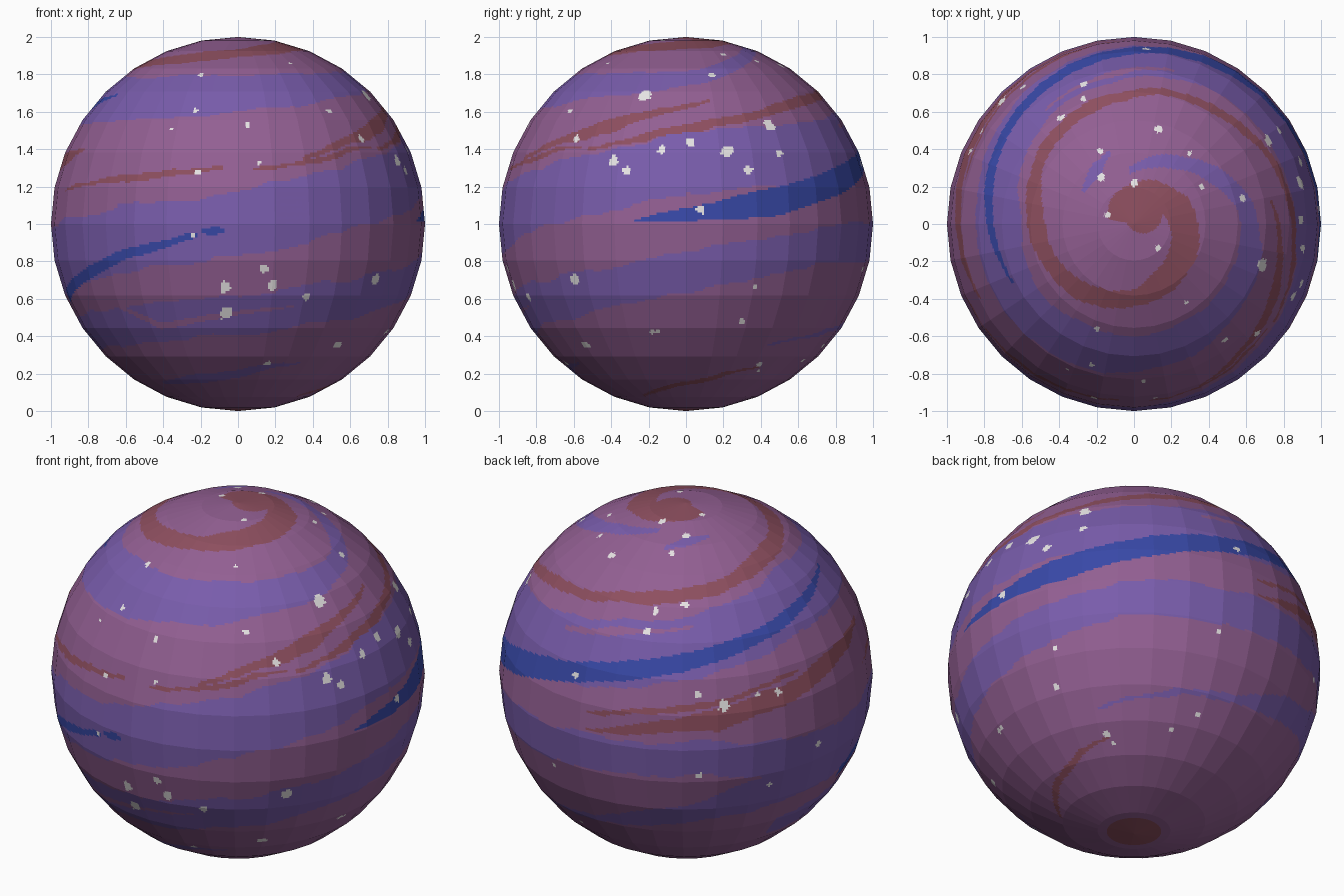
import bpy, bmesh, math
from mathutils import Vector, noise, kdtree

if "Cube" in bpy.data.objects:
    bpy.data.objects.remove(bpy.data.objects["Cube"])

# ---- colours (linear) ----
COLOURS = [("mauve", (0.29, 0.115, 0.29)), ("violet", (0.19, 0.108, 0.41)),
           ("rust_brown", (0.27, 0.078, 0.115)), ("deep_blue", (0.04, 0.066, 0.39)),
           ("speck_white", (0.80, 0.78, 0.78))]
MAUVE, VIOLET, RUST, BLUE, WHITE = range(5)

# ---- cloud bands: points of (longitude from the front, latitude, half width), degrees ----
VIOLET_BANDS = [
    [(-235, -40, 0.5), (-180, -33, 1.5), (-90, -12, 10), (0, 0, 10), (90, 19, 10), (180, 27, 10.5),
     (270, 42, 10), (360, 45, 8), (450, 51, 4), (500, 65, 3), (545, 73, 1)],
    [(-110, -38, 5), (0, -30, 7), (45, -23, 7), (135, -7, 6), (222, -3, 6), (280, -10, 6)],
    [(-50, -58, 0.5), (-20, -56, 3), (30, -48, 0.5)],
    [(198, 66, 0.5), (215, 69, 2.2), (238, 72, 0.5)],
]
MAUVE_STREAKS = [
    [(165, 31, 0.4), (185, 35, 1.4), (218, 39, 0.4)],
    [(-60, -21, 0.4), (-30, -33, 1.2), (20, -26, 0.4)],
]
RUST_BANDS = [
    [(182, 3, 0.5), (225, 10, 3.4), (270, 18.5, 3), (296, 23, 0.6)],
    [(182, 9, 0.4), (215, 14, 1.3), (255, 20, 0.4)],
    [(-70, 10.5, 0.4), (-35, 14.5, 1.3), (-5, 17, 0.5)],
    [(5, 17, 0.5), (30, 20.5, 1.1), (52, 25, 0.5)],
    [(22, 21, 0.5), (60, 31.5, 2.5), (100, 42, 0.6)],
    [(55, 24, 0.5), (95, 31.5, 1.8), (130, 39, 1.8), (180, 45.6, 1.8), (225, 51, 2.2), (270, 58, 3),
     (360, 67, 3), (450, 75, 5), (540, 82, 5), (620, 86, 4)],
    [(55, -67, 0.5), (85, -60, 1.6), (128, -50, 0.5)],
]
BLUE_BANDS = [
    [(74, 1, 0.4), (95, 3.5, 2.7), (120, 7, 4.4), (145, 13, 4.2), (180, 21, 3.2), (263, 38, 2),
     (296, 44, 0.5)],
    [(-82, -23, 2.2), (-36, -9, 1.6), (-13, -3.5, 0.8)],
    [(-11, -2.5, 0.8), (-7, -2.3, 1.4), (-4, -2.2, 0.6)],
]
LAYERS = [(BLUE, BLUE_BANDS, 0.5), (RUST, RUST_BANDS, 1.3),
          (MAUVE, MAUVE_STREAKS, 1.0), (VIOLET, VIOLET_BANDS, 1.8)]

# ---- white specks, read per side: (across, up, radius) ----
FRONT = [(-.2, .8, .017), (-.23, .61, .015), (.05, .53, .017), (.49, .61, .017), (-.22, .28, .015),
         (-.24, -.06, .013), (.14, -.24, .026), (-.07, -.34, .03), (.19, -.33, .028), (-.06, -.48, .036),
         (.37, -.39, .02), (.8, -.58, .014), (.16, -.75, .02), (.11, .33, .011), (-.36, .51, .01)]
RIGHT = [(-.22, .69, .033), (.14, .8, .02), (-.59, .46, .02), (-.39, .34, .03), (-.32, .29, .022),
         (-.13, .4, .022), (.02, .44, .023), (.22, .39, .032), (.34, .29, .023), (.45, .53, .03),
         (.5, .38, .022), (.08, .08, .021), (-.6, -.3, .032), (-.54, -.65, .026), (-.18, -.58, .017),
         (.3, -.52, .016), (.37, -.34, .014), (.39, -.79, .012)]
TOP = [(-.27, .75, .02), (-.27, .67, .02), (-.39, .57, .02), (.13, .51, .022), (-.18, .39, .017),
       (.3, .38, .012), (-.18, .25, .02), (0, .22, .021), (.36, .2, .016), (-.14, .05, .016),
       (.13, -.13, .016), (-.6, .74, .02), (-.82, .5, .015), (.28, -.42, .012)]
BACK = [(227, 14, .03), (246, 15.5, .02), (219, -9, .018), (261, -6, .018), (243, -16, .014),
        (176, 19, .018), (127, -49, .02), (157, -47, .015), (168, -14, .014), (167, -41, .015)]


def depth(a, b):
    return math.sqrt(max(0.0, 1 - a * a - b * b))


def on_globe(lon, lat):
    lon, lat = math.radians(lon), math.radians(lat)
    return Vector((math.cos(lat) * math.sin(lon), -math.cos(lat) * math.cos(lon), math.sin(lat)))


specks = [(Vector((a, -depth(a, b), b)), r) for a, b, r in FRONT]
specks += [(Vector((depth(a, b), a, b)), r) for a, b, r in RIGHT]
specks += [(Vector((a, b, depth(a, b))), r) for a, b, r in TOP]
specks += [(on_globe(lon, lat), r) for lon, lat, r in BACK]
tree = kdtree.KDTree(len(specks))
for i, (p, r) in enumerate(specks):
    tree.insert(p, i)
tree.balance()


def in_band(band, lon, lat, wobble):
    """True when the point lies within the tapered spiral band."""
    for turn in (-360, 0, 360):
        l = lon + turn
        if not band[0][0] <= l <= band[-1][0]:
            continue
        for (l0, a0, w0), (l1, a1, w1) in zip(band, band[1:]):
            if l0 <= l <= l1:
                t = (l - l0) / (l1 - l0)
                if abs(lat + wobble - a0 - (a1 - a0) * t) < w0 + (w1 - w0) * t:
                    return True
                break
    return False


def paint(d):
    """Pick the colour index for a direction on the globe."""
    p, i, dist = tree.find(d)
    if dist < specks[i][1] * (1 + 0.5 * noise.noise(d * 45)):
        return WHITE
    # rust caps at the poles
    if d.z > 0 and math.hypot(d.x - .05, d.y - .05) < .1:
        return RUST
    if d.z < 0 and math.hypot(d.x, d.y) < .15:
        return RUST
    lat = math.degrees(math.asin(max(-1, min(1, d.z))))
    lon = math.degrees(math.atan2(d.x, -d.y)) % 360
    n = noise.noise(Vector((d.x * 4, d.y * 4, d.z * 13)))
    n += 0.4 * noise.noise(Vector((d.x * 12, d.y * 12, d.z * 40)))
    for colour, bands, rough in LAYERS:
        for band in bands:
            if in_band(band, lon, lat, n * rough):
                return colour
    return MAUVE


# ---- globe: faceted sphere, each flat facet cut into a fine grid for the painted bands ----
bm = bmesh.new()
bmesh.ops.create_uvsphere(bm, u_segments=32, v_segments=16, radius=1.0)
bmesh.ops.subdivide_edges(bm, edges=bm.edges[:], cuts=15, use_grid_fill=True)
for f in bm.faces:
    f.material_index = paint(f.calc_center_median().normalized())
    f.smooth = False
bmesh.ops.translate(bm, verts=bm.verts[:], vec=(0, 0, 1))
mesh = bpy.data.meshes.new("planet_globe")
bm.to_mesh(mesh)
bm.free()
for name, rgb in COLOURS:
    mat = bpy.data.materials.new(name)
    mat.diffuse_color = (*rgb, 1)
    mat.use_nodes = True
    mat.node_tree.nodes["Principled BSDF"].inputs["Base Color"].default_value = mat.diffuse_color
    mesh.materials.append(mat)
globe = bpy.data.objects.new("planet_globe", mesh)
bpy.context.collection.objects.link(globe)
